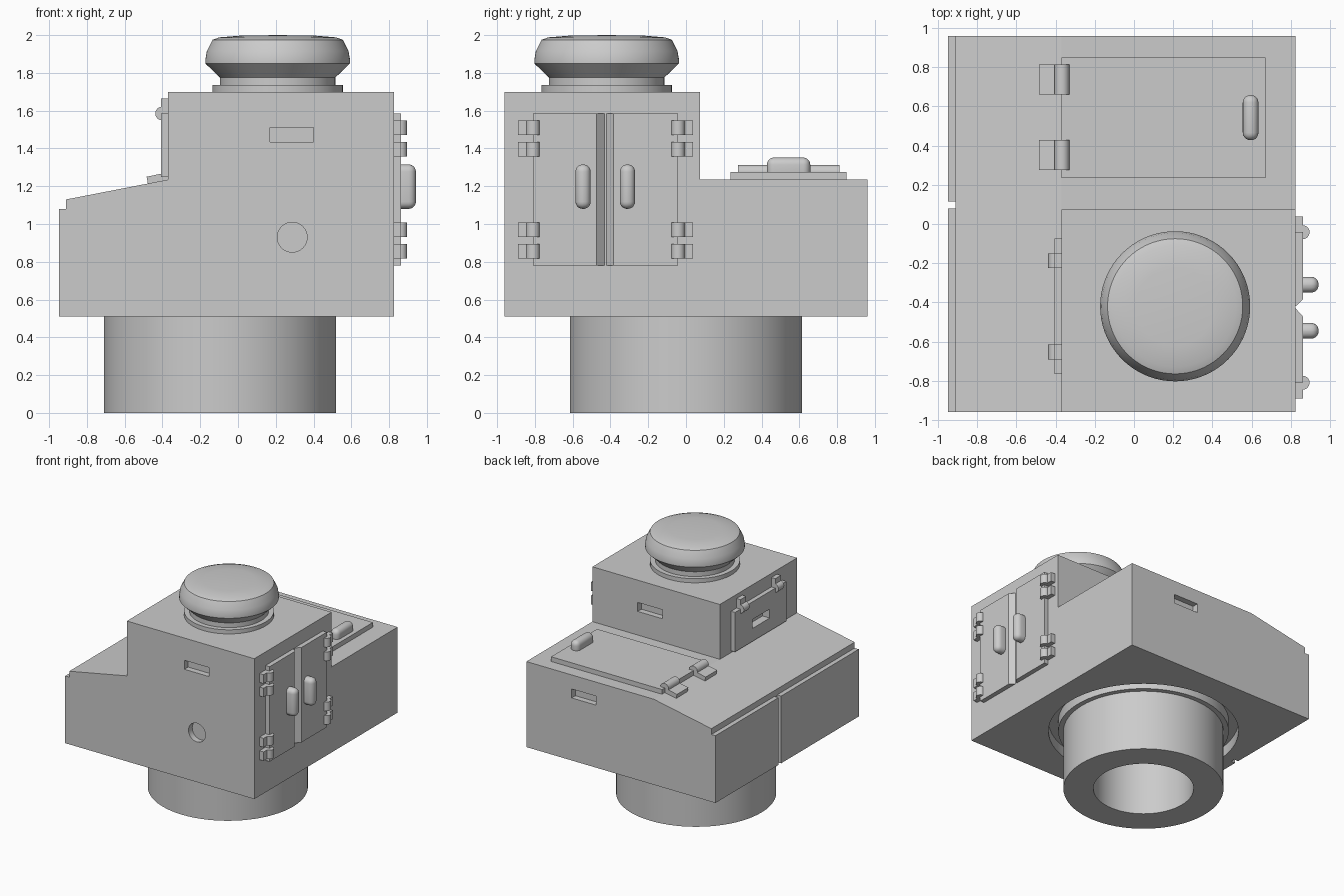
import bpy, bmesh, math
from mathutils import Matrix, Vector

cube = bpy.data.objects.get("Cube")
if cube:
    bpy.data.objects.remove(cube)

grey = bpy.data.materials.new("plain_grey")
grey.use_nodes = True
grey.diffuse_color = (0.6, 0.6, 0.6, 1)
grey.node_tree.nodes["Principled BSDF"].inputs["Base Color"].default_value = (0.6, 0.6, 0.6, 1)


def finish(name, bm, smooth=False):
    bmesh.ops.recalc_face_normals(bm, faces=bm.faces)
    mesh = bpy.data.meshes.new(name)
    bm.to_mesh(mesh)
    bm.free()
    mesh.materials.append(grey)
    ob = bpy.data.objects.new(name, mesh)
    bpy.context.collection.objects.link(ob)
    if smooth:
        select(ob)
        bpy.ops.object.shade_smooth_by_angle(angle=math.radians(30))
    return ob


def select(ob):
    bpy.ops.object.select_all(action='DESELECT')
    ob.select_set(True)
    bpy.context.view_layer.objects.active = ob


def box(name, x, y, z, bevel=0):
    """Box from (min, max) pairs, optionally rounded."""
    bm = bmesh.new()
    bmesh.ops.create_cube(bm, size=1)
    for v in bm.verts:
        v.co = [r[0] if c < 0 else r[1] for c, r in zip(v.co, (x, y, z))]
    if bevel:
        bmesh.ops.bevel(bm, geom=bm.edges[:], offset=bevel, segments=5,
                        profile=0.5, affect='EDGES')
    return finish(name, bm, bool(bevel))


def prism(name, points, direction):
    """Extrude a flat outline of 3D points."""
    bm = bmesh.new()
    face = bm.faces.new([bm.verts.new(p) for p in points])
    new = bmesh.ops.extrude_face_region(bm, geom=[face])["geom"]
    moved = [g for g in new if isinstance(g, bmesh.types.BMVert)]
    bmesh.ops.translate(bm, verts=moved, vec=direction)
    return finish(name, bm)


def cylinder(name, centre, radius, length, axis):
    bm = bmesh.new()
    turn = Vector((0, 0, 1)).rotation_difference(Vector(axis)).to_matrix().to_4x4()
    bmesh.ops.create_cone(bm, cap_ends=True, segments=64 if radius > 0.05 else 24,
                          radius1=radius, radius2=radius, depth=length,
                          matrix=Matrix.Translation(centre) @ turn)
    return finish(name, bm, True)


def lathe(name, profile, x, y, closed=False):
    bm = bmesh.new()
    verts = [bm.verts.new((x + r, y, z)) for r, z in profile]
    edges = [bm.edges.new(pair) for pair in zip(verts, verts[1:])]
    if closed:
        edges.append(bm.edges.new((verts[-1], verts[0])))
    bmesh.ops.spin(bm, geom=verts + edges, cent=(x, y, 0), axis=(0, 0, 1),
                   angle=math.tau, steps=72)
    bmesh.ops.remove_doubles(bm, verts=bm.verts, dist=0.0001)
    return finish(name, bm, True)


def combine(target, tool, operation='DIFFERENCE'):
    mod = target.modifiers.new("combine", 'BOOLEAN')
    mod.operation, mod.solver, mod.object = operation, 'EXACT', tool
    select(target)
    bpy.ops.object.modifier_apply(modifier=mod.name)
    bpy.data.objects.remove(tool)


# Body: sloped hull with the tower on its front half
FRONT, BACK, RIGHT, EDGE = -0.96, 0.96, 0.825, -0.91
outline = [(EDGE, 0.51), (RIGHT, 0.51), (RIGHT, 1.235), (-0.37, 1.235), (EDGE, 1.13)]
body = prism("body", [(x, FRONT, z) for x, z in outline], (0, BACK - FRONT, 0))
combine(body, box("tower", (-0.37, RIGHT), (FRONT, 0.075), (0.9, 1.7)), 'UNION')

# Recessed slots, round port and the ring groove underneath
for y, z in ((FRONT, 1.473), (0.075, 1.473), (BACK, 1.078)):
    combine(body, box("slot", (0.17, 0.4), (y - 0.05, y + 0.05), (z - 0.038, z + 0.038)))
combine(body, cylinder("port", (0.287, FRONT, 0.93), 0.079, 0.1, (0, 1, 0)))
combine(body, cylinder("groove", (-0.095, 0, 0.51), 0.73, 0.18, (0, 0, 1)))

# Side armour plates with a gap between them
for name, y in (("front_side_plate", (FRONT, 0.08)), ("back_side_plate", (0.115, BACK))):
    box(name, (-0.948, EDGE), y, (0.51, 1.08))

# Hollow post
lathe("post", [(0.385, 0), (0.615, 0), (0.615, 0.51), (0.655, 0.51), (0.655, 0.6),
               (0.385, 0.6)], -0.095, 0, closed=True)

# Mushroom cap
lathe("cap", [(0, 1.7), (0.345, 1.7), (0.345, 1.735), (0.305, 1.735), (0.305, 1.775),
              (0.383, 1.85), (0.383, 1.87), (0.375, 1.915), (0.345, 1.975), (0.31, 1.988),
              (0.2, 1.997), (0, 2.0)], 0.21, -0.42)

# Double doors with chamfered meeting edges, handles and hinges
OUT = RIGHT + 0.038
for side, hinge, chamfer, foot, grip, sign in (
        ("front", -0.81, -0.473, -0.431, -0.545, -1),
        ("back", -0.042, -0.384, -0.42, -0.31, 1)):
    prism(side + "_door", [(RIGHT, hinge, 0.78), (OUT, hinge, 0.78),
                           (OUT, chamfer, 0.78), (RIGHT, foot, 0.78)], (0, 0, 0.805))
    box(side + "_door_handle", (RIGHT, 0.942), (grip - 0.04, grip + 0.04), (1.08, 1.315), 0.038)
    for z in (0.855, 0.97, 1.395, 1.51):
        box(side + "_hinge_plate", (RIGHT, OUT), sorted((hinge, hinge + sign * 0.08)),
            (z - 0.038, z + 0.038))
        cylinder(side + "_hinge_pin", (OUT - 0.003, hinge, z), 0.036, 0.076, (0, 0, 1))

# Deck hatch with handle and hinges that follow the slope
box("hatch", (-0.37, 0.67), (0.235, 0.85), (1.235, 1.275))
box("hatch_handle", (0.555, 0.635), (0.428, 0.658), (1.235, 1.352), 0.038)
slope = [(-0.37, 1.235), (-0.477, 1.214), (-0.484, 1.25), (-0.37, 1.274)]
for y in (0.275, 0.66):
    prism("hatch_hinge_plate", [(x, y, z) for x, z in slope], (0, 0.153, 0))
    cylinder("hatch_hinge_pin", (-0.368, y + 0.0765, 1.275), 0.038, 0.153, (0, 1, 0))

# Slotted flap on the side of the tower
flap = box("flap", (-0.407, -0.37), (-0.765, -0.075), (1.25, 1.585))
combine(flap, box("flap_slot", (-0.5, -0.3), (-0.54, -0.31), (1.36, 1.436)))
combine(body, box("tower_slot", (-0.42, -0.34), (-0.54, -0.31), (1.36, 1.436)))
for y in (-0.1875, -0.6525):
    box("flap_hinge_plate", (-0.407, -0.37), (y - 0.038, y + 0.038), (1.585, 1.665))
    cylinder("flap_hinge_pin", (-0.402, y, 1.585), 0.036, 0.076, (0, 1, 0))
